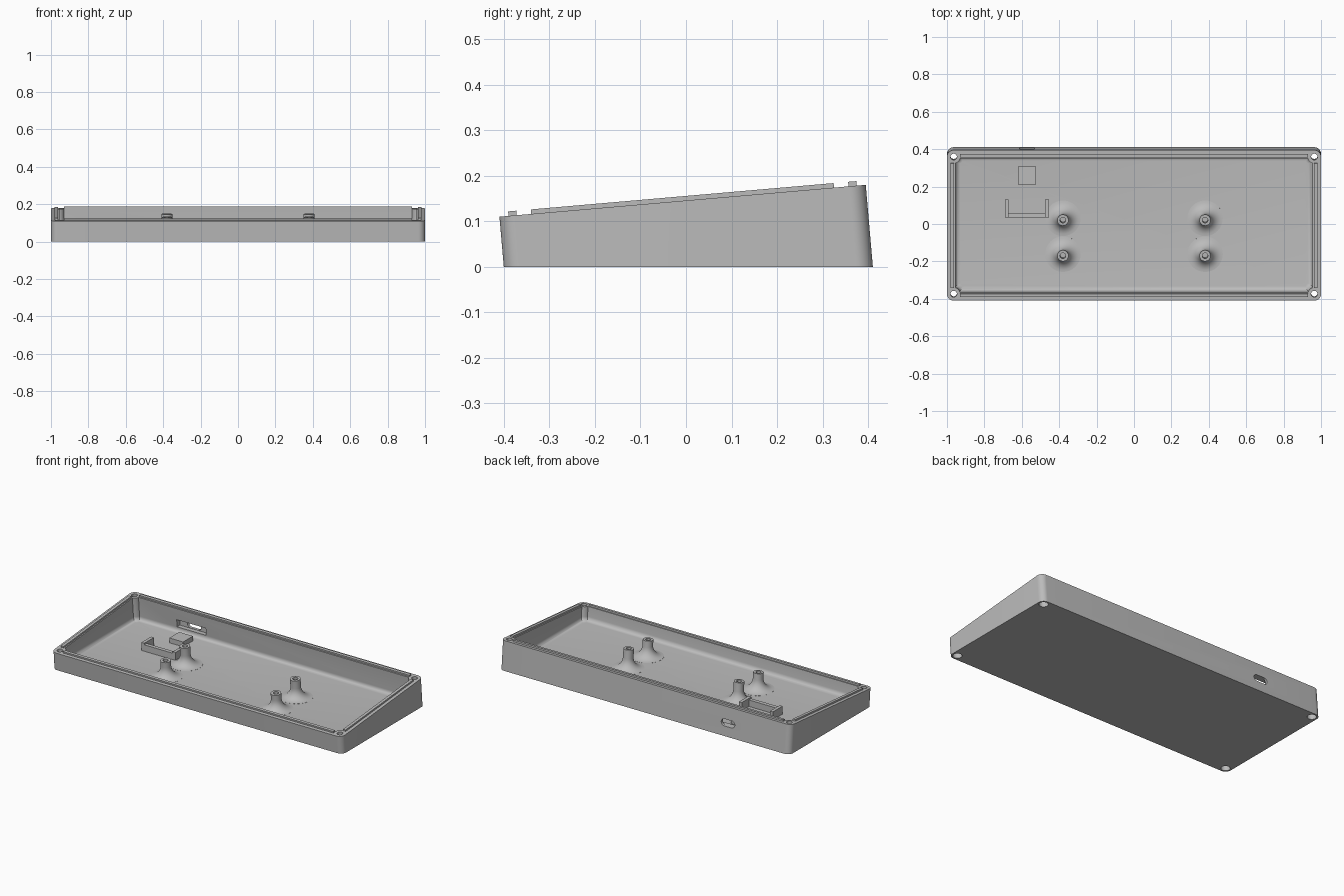
import bpy, bmesh, math
from math import sin, cos, pi

if "Cube" in bpy.data.objects:
    bpy.data.objects.remove(bpy.data.objects["Cube"])

TILT = math.atan2(0.07, 0.805)   # slope of the rim plane
MID_Y, MID_Z = -0.0075, 0.145    # centre of the rim plane
HALF_V = 0.404
FLOOR = 0.03
WALL = 0.045
BOSS = 0.036                     # inset of the screw bosses
STEPS = 10

grey = bpy.data.materials.new("plastic grey")
grey.use_nodes = True
grey.diffuse_color = (0.5, 0.5, 0.5, 1)
grey.node_tree.nodes["Principled BSDF"].inputs["Base Color"].default_value = (0.5, 0.5, 0.5, 1)


def place(u, v, w=0.0, z=None):
    """Point in the tilted frame; with z given, slide along the normal to that height."""
    if z is not None:
        w = (z - MID_Z - v * sin(TILT)) / cos(TILT)
    return (u, MID_Y + v * cos(TILT) - w * sin(TILT), MID_Z + v * sin(TILT) + w * cos(TILT))


def finish(name, bm, smooth=True):
    bmesh.ops.recalc_face_normals(bm, faces=bm.faces)
    mesh = bpy.data.meshes.new(name)
    bm.to_mesh(mesh)
    bm.free()
    mesh.materials.append(grey)
    obj = bpy.data.objects.new(name, mesh)
    bpy.context.collection.objects.link(obj)
    if smooth:
        shade(obj)
    return obj


def shade(obj):
    bpy.ops.object.select_all(action='DESELECT')
    obj.select_set(True)
    bpy.context.view_layer.objects.active = obj
    bpy.ops.object.shade_smooth_by_angle(angle=math.radians(30))


def loft(name, rings, smooth=True):
    """Closed skin through rings of equal point count."""
    bm = bmesh.new()
    loops = [[bm.verts.new(p) for p in ring] for ring in rings]
    count = len(loops[0])
    for a, b in zip(loops, loops[1:]):
        for i in range(count):
            j = (i + 1) % count
            bm.faces.new((a[i], a[j], b[j], b[i]))
    bm.faces.new(loops[0])
    bm.faces.new(loops[-1])
    return finish(name, bm, smooth)


def circle(u, v, r, count=32, **at):
    return [place(u + r * cos(2 * pi * i / count), v + r * sin(2 * pi * i / count), **at)
            for i in range(count)]


def corners(arc, **at):
    """Rectangle outline whose corners follow arc, a list of (u inset, v inset)."""
    ring = []
    for k, (su, sv) in enumerate(((1, 1), (-1, 1), (-1, -1), (1, -1))):
        for p, q in (arc[::-1] if k % 2 else arc):
            ring.append(place(su * (1 - p), sv * (HALF_V - q), **at))
    return ring


def outer(**at):
    r = 0.036
    angles = [pi / 2 * i / STEPS for i in range(STEPS + 1)]
    return corners([(r - r * cos(a), r - r * sin(a)) for a in angles], **at)


def inner(grow, **at):
    """Inside wall outline wrapping around the corner screw bosses."""
    r = 0.035 + grow
    start = math.acos((WALL + grow - BOSS) / r)
    angles = [start + (pi / 2 - 2 * start) * i / STEPS for i in range(STEPS + 1)]
    return corners([(BOSS + r * cos(a), BOSS + r * sin(a)) for a in angles], **at)


def box(name, lo, hi, tilted=False, smooth=False):
    rings = []
    for h in (lo[2], hi[2]):
        flat = [(lo[0], lo[1]), (hi[0], lo[1]), (hi[0], hi[1]), (lo[0], hi[1])]
        rings.append([place(x, y, h) if tilted else (x, y, h) for x, y in flat])
    return loft(name, rings, smooth)


def cut(target, cutter):
    mod = target.modifiers.new("cut", 'BOOLEAN')
    mod.operation = 'DIFFERENCE'
    mod.solver = 'EXACT'
    mod.object = cutter
    bpy.ops.object.select_all(action='DESELECT')
    target.select_set(True)
    bpy.context.view_layer.objects.active = target
    bpy.ops.object.modifier_apply(modifier=mod.name)
    bpy.data.objects.remove(cutter)


# Tray: outer wall, rim, inner wall, floor fillet
fillet = 0.025
rings = [outer(z=0), outer(w=0), inner(0, w=0)]
for i in range(7):
    a = pi / 2 * i / 6
    rings.append(inner(fillet * (1 - cos(a)), z=FLOOR + fillet * (1 - sin(a))))
tray = loft("case_tray", rings, smooth=False)

# Corner screw holes with deep counterbores from below
for su in (-1, 1):
    for sv in (-1, 1):
        u, v = su * (1 - BOSS), sv * (HALF_V - BOSS)
        cut(tray, loft("screw_cutter", [
            circle(u, v, 0.026, z=-0.02), circle(u, v, 0.026, w=-0.05),
            circle(u, v, 0.017, w=-0.05), circle(u, v, 0.017, w=0.02)], False))

# Rear port: rounded slot outside, wider pocket inside
PORT_X, PORT_Z = -0.572, 0.081
cut(tray, box("pocket_cutter", (PORT_X - 0.1, 0.33, PORT_Z - 0.023),
              (PORT_X + 0.1, 0.388, PORT_Z + 0.023)))
slot = []
for y in (0.35, 0.45):
    ring = []
    for i in range(26):
        side = 1 if i < 13 else -1
        a = -pi / 2 + pi * (i % 13) / 12 + (0 if side > 0 else pi)
        ring.append((PORT_X + side * 0.026 + 0.021 * cos(a), y, PORT_Z + 0.021 * sin(a)))
    slot.append(ring)
cut(tray, loft("slot_cutter", slot, False))
shade(tray)

# Alignment lips on the rim, stopping short of the corners
GAP, NEAR, FAR = 0.07, 0.02, 0.038
for side, label in ((1, "left"), (-1, "right")):
    us = sorted((side * (1 - NEAR), side * (1 - FAR)))
    box(label + "_lip", (us[0], GAP - HALF_V, -0.005), (us[1], HALF_V - GAP, 0.01), True)
for side, label in ((1, "rear"), (-1, "front")):
    vs = sorted((side * (HALF_V - NEAR), side * (HALF_V - FAR)))
    box(label + "_lip", (GAP - 1, vs[0], -0.005), (1 - GAP, vs[1], 0.01), True)

# Standoffs with flared feet and screw holes
flare = 0.065
for u, side in ((0.38, "left"), (-0.38, "right")):
    for v, end in ((0.028, "rear"), (-0.163, "front")):
        rings = [circle(u, v, 0.03 + flare, z=FLOOR - 0.01)]
        for i in range(9):
            a = pi / 2 * i / 8
            rings.append(circle(u, v, 0.03 + flare * (1 - sin(a)),
                                z=FLOOR + 0.0005 + flare * (1 - cos(a))))
        rings += [circle(u, v, 0.03), circle(u, v, 0.015), circle(u, v, 0.015, w=-0.06)]
        loft(end + "_" + side + "_standoff", rings)

# Board support pad and U-shaped holder on the floor
box("board_pad", (-0.62, 0.21, FLOOR - 0.01), (-0.525, 0.307, 0.06))
box("holder_bar", (-0.69, 0.036, FLOOR - 0.01), (-0.455, 0.06, 0.07))
for x, label in ((-0.69, "right"), (-0.475, "left")):
    box("holder_" + label + "_arm", (x, 0.036, FLOOR - 0.01), (x + 0.02, 0.13, 0.08))
